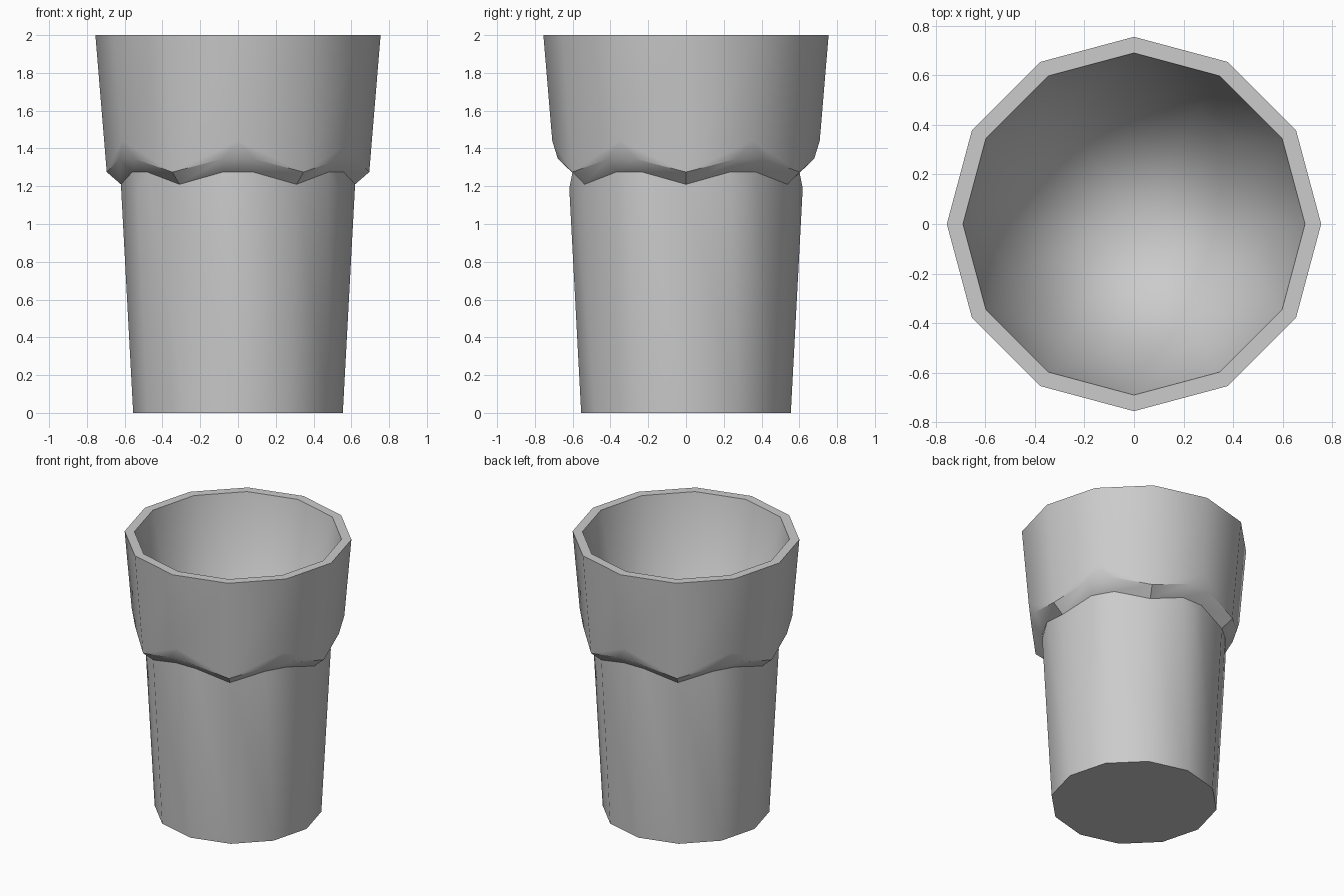
import bpy, bmesh
from math import sin, cos, tan, radians, pi

if "Cube" in bpy.data.objects:
    bpy.data.objects.remove(bpy.data.objects["Cube"])

SECTORS = 6      # six scallops, each two flat facets wide
HALF_CUT = 0.08  # half width of the cut corner in the middle of a scallop

bm = bmesh.new()


def polar(r, deg, z):
    a = radians(deg)
    return bm.verts.new((r * cos(a), r * sin(a), z))


def ring12(r, z):
    """Plain twelve-sided ring."""
    return [polar(r, 30 * i, z) for i in range(12)]


def scallop_ring(r_cusp, z_cusp, r_mid, z_mid):
    """Per sector: a cusp, then the two ends of the cut corner."""
    ring = []
    for k in range(SECTORS):
        ring.append(polar(r_cusp, 60 * k, z_cusp))
        a = radians(60 * k + 30)
        rad = r_mid - HALF_CUT * tan(radians(15))
        for t in (-HALF_CUT, HALF_CUT):
            ring.append(bm.verts.new((rad * cos(a) - t * sin(a),
                                      rad * sin(a) + t * cos(a), z_mid)))
    return ring


def corners(r, z):
    """Vertices on the facet edges where the corner cuts end."""
    return [polar(r, 60 * k + 30, z) for k in range(SECTORS)]


def wall(ring, scallop, mids=None):
    """Two facets and a corner triangle per sector."""
    for k in range(SECTORS):
        a, b, c = ring[2 * k], ring[2 * k + 1], ring[(2 * k + 2) % 12]
        p, q, s, t = (scallop[(3 * k + i) % 18] for i in range(4))
        m = [mids[k]] if mids else []
        bm.faces.new([a, b] + m + [q, p])
        bm.faces.new([b, c, t, s] + m)
        bm.faces.new([m[0] if m else b, s, q])


def bridge(r0, r1):
    n = len(r0)
    for i in range(n):
        j = (i + 1) % n
        bm.faces.new((r0[i], r0[j], r1[j], r1[i]))


# Key rings
base = ring12(0.555, 0)
rim_out = ring12(0.755, 2)
rim_in = ring12(0.69, 2)
band_edge = scallop_ring(0.695, 1.275, 0.70, 1.345)
body_edge = scallop_ring(0.62, 1.21, 0.622, 1.275)
floor_edge = scallop_ring(0.53, 1.2, 0.53, 1.2)

# Outside: base, lower body, sloped ledge, upper band, rim
bm.faces.new(base)
wall(base, body_edge, corners(0.618, 1.19))
bridge(body_edge, band_edge)
wall(rim_out, band_edge, corners(0.708, 1.44))
bridge(rim_out, rim_in)

# Inside: tapering wall and dished floor
wall(rim_in, floor_edge)
centre = bm.verts.new((0, 0, 0.72))
for i in range(18):
    bm.faces.new((floor_edge[i], floor_edge[(i + 1) % 18], centre))

bmesh.ops.recalc_face_normals(bm, faces=bm.faces)
mesh = bpy.data.meshes.new("tumbler")
bm.to_mesh(mesh)
bm.free()
tumbler = bpy.data.objects.new("tumbler", mesh)
bpy.context.collection.objects.link(tumbler)

# Smooth sides, sharp rim, ledge and base
bpy.context.view_layer.objects.active = tumbler
tumbler.select_set(True)
bpy.ops.object.shade_smooth_by_angle(angle=radians(40))
